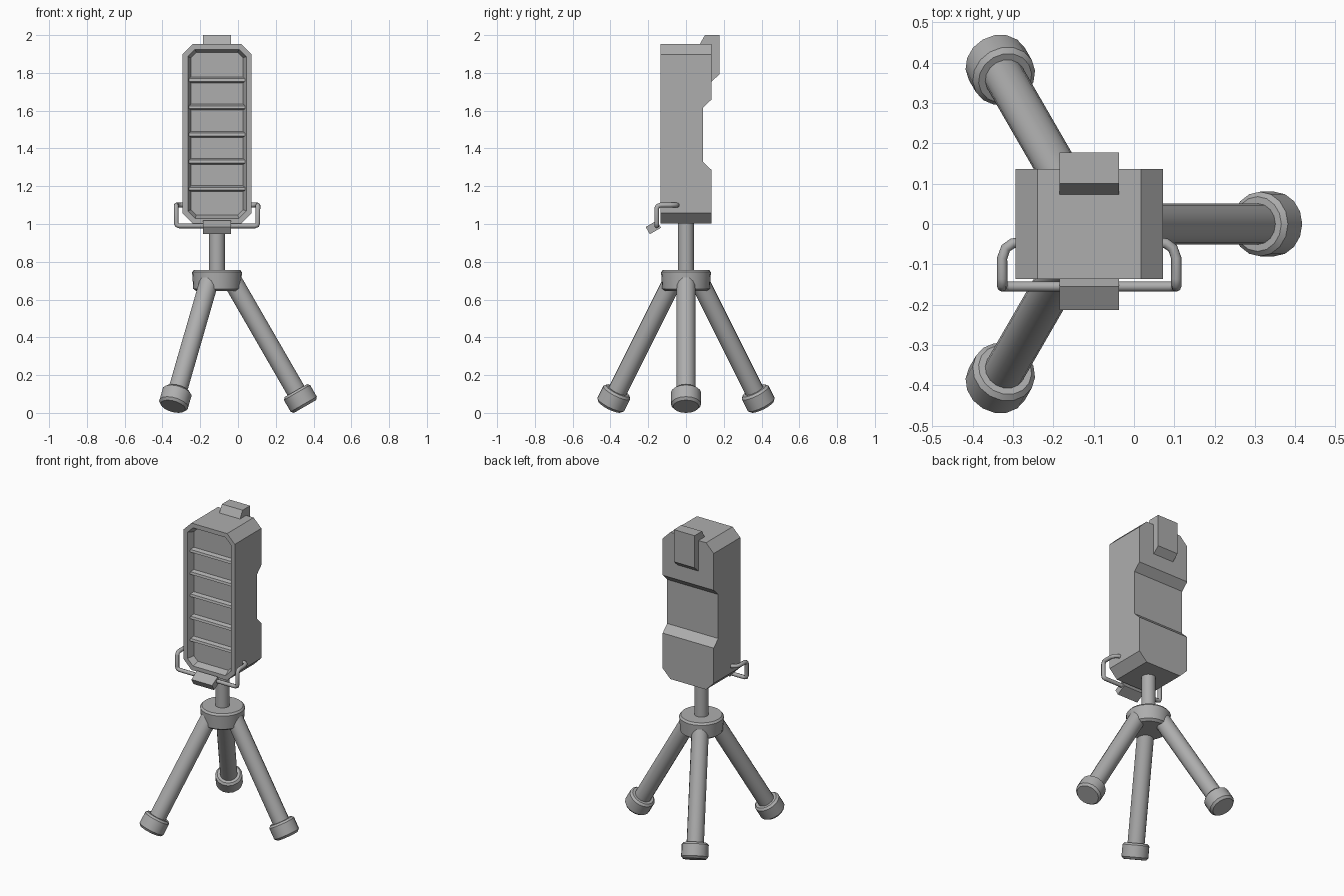
import bpy, bmesh, math
from mathutils import Vector, Matrix

if "Cube" in bpy.data.objects:
    bpy.data.objects.remove(bpy.data.objects["Cube"])

CX = -0.111  # vertical axis of the stand and body

grey = bpy.data.materials.new("dark_grey")
grey.diffuse_color = (0.42, 0.42, 0.42, 1)
grey.use_nodes = True
grey.node_tree.nodes["Principled BSDF"].inputs["Base Color"].default_value = grey.diffuse_color


def mesh_object(name, bm, smooth=False):
    bmesh.ops.recalc_face_normals(bm, faces=bm.faces[:])
    me = bpy.data.meshes.new(name)
    bm.to_mesh(me)
    bm.free()
    me.materials.append(grey)
    ob = bpy.data.objects.new(name, me)
    bpy.context.collection.objects.link(ob)
    if smooth:
        bpy.ops.object.select_all(action='DESELECT')
        ob.select_set(True)
        bpy.context.view_layer.objects.active = ob
        bpy.ops.object.shade_smooth_by_angle(angle=math.radians(30))
    return ob


def lathe(name, profile, matrix, sides=16):
    """Closed solid of revolution from (radius, height) pairs."""
    bm = bmesh.new()
    rings = [[bm.verts.new(matrix @ Vector((r * math.cos(2 * math.pi * i / sides),
                                            r * math.sin(2 * math.pi * i / sides), h)))
              for i in range(sides)] for r, h in profile]
    for a, b in zip(rings, rings[1:]):
        for i in range(sides):
            j = (i + 1) % sides
            bm.faces.new((a[i], a[j], b[j], b[i]))
    bm.faces.new(rings[0])
    bm.faces.new(rings[-1])
    return mesh_object(name, bm, True)


def extrude_x(name, profile, x0, x1):
    """Prism from (y, z) points."""
    bm = bmesh.new()
    a, b = ([bm.verts.new((x, y, z)) for y, z in profile] for x in (x0, x1))
    n = len(profile)
    for i in range(n):
        j = (i + 1) % n
        bm.faces.new((a[i], a[j], b[j], b[i]))
    bm.faces.new(a)
    bm.faces.new(b)
    return mesh_object(name, bm)


# Body: chamfered case with grip notch behind and recessed front
NOTCH = (1.285, 1.33, 1.615, 1.66)


def outline(inset):
    w, c = 0.183 - inset, 0.055 - 0.586 * inset
    lo, hi = 1.002 + inset, 1.953 - inset
    right = [(w, lo + c)] + [(w, z) for z in NOTCH] + [(w, hi - c), (w - c, hi)]
    left = [(-x, z) for x, z in reversed(right)]
    return right + left + [(c - w, lo), (w - c, lo)]


bm = bmesh.new()
rings = []
for inset, y in ((0, 0.136), (0, -0.136), (0.028, -0.136), (0.045, -0.096)):
    ring = []
    for x, z in outline(inset):
        yy = 0.09 if y > 0 and z in NOTCH[1:3] else y
        ring.append(bm.verts.new((CX + x, yy, z)))
    rings.append(ring)
for a, b in zip(rings, rings[1:]):
    for i in range(16):
        j = (i + 1) % 16
        bm.faces.new((a[i], a[j], b[j], b[i]))
back = rings[0]
for i in range(5):
    bm.faces.new((back[i], back[i + 1], back[12 - i], back[13 - i]))
bm.faces.new((back[5], back[6], back[7], back[8]))
bm.faces.new((back[13], back[14], back[15], back[0]))
bm.faces.new(rings[-1])
mesh_object("case_body", bm)

# Front ribs
for k in range(5):
    z = 1.185 + 0.144 * k
    extrude_x(f"front_rib_{k + 1}",
              [(-0.09, z + 0.02), (-0.118, z + 0.009), (-0.122, z - 0.006), (-0.09, z - 0.016)],
              CX - 0.15, CX + 0.15)

# Rear clip on the top edge
extrude_x("rear_clip", [(0.072, 1.95), (0.1, 2.0), (0.177, 2.0), (0.177, 1.792), (0.136, 1.755)],
          CX - 0.074, CX + 0.074)

# Wire bail, mirrored about the body axis
half = [(0.165, -0.045, 1.1), (0.19, -0.048, 1.1), (0.207, -0.06, 1.1), (0.216, -0.085, 1.1),
        (0.216, -0.135, 1.1), (0.216, -0.149, 1.095), (0.216, -0.155, 1.082),
        (0.216, -0.155, 1.005), (0.212, -0.155, 0.994), (0.2, -0.155, 0.99)]
path = half + [(-x, y, z) for x, y, z in reversed(half)]
cu = bpy.data.curves.new("wire_bail", 'CURVE')
cu.dimensions = '3D'
cu.bevel_depth = 0.0128
cu.bevel_resolution = 2
cu.use_fill_caps = True
cu.materials.append(grey)
sp = cu.splines.new('POLY')
sp.points.add(len(path) - 1)
for p, (x, y, z) in zip(sp.points, path):
    p.co = (CX + x, y, z, 1)
sp.use_smooth = True
bail = bpy.data.objects.new("wire_bail", cu)
bpy.context.collection.objects.link(bail)

# Tilted tab on the bail
rot = Matrix.Rotation(math.radians(30), 2)
tab = [rot @ Vector(p) for p in
       ((-0.034, -0.022), (0.034, -0.022), (0.034, 0.022), (-0.034, 0.022))]
extrude_x("bail_tab", [(p.x - 0.173, p.y + 0.982) for p in tab], CX - 0.074, CX + 0.074)

# Tripod post and hub
axis = Matrix.Translation((CX, 0, 0))
lathe("post", [(0.0425, 0.7), (0.0425, 1.02)], axis)
lathe("hub", [(0.11, 0.645), (0.126, 0.657), (0.132, 0.745), (0.122, 0.757)], axis, 24)

# Three splayed legs with feet
for k in range(3):
    m = (axis @ Matrix.Rotation(k * 2 * math.pi / 3, 4, 'Z')
         @ Matrix.Translation((0.466, 0, 0.034)) @ Matrix.Rotation(math.radians(-30), 4, 'Y'))
    lathe(f"leg_{k + 1}", [(0.051, 0.03), (0.051, 0.766)], m)
    lathe(f"foot_{k + 1}", [(0.068, 0), (0.08, 0.014), (0.08, 0.085), (0.068, 0.097)], m)
